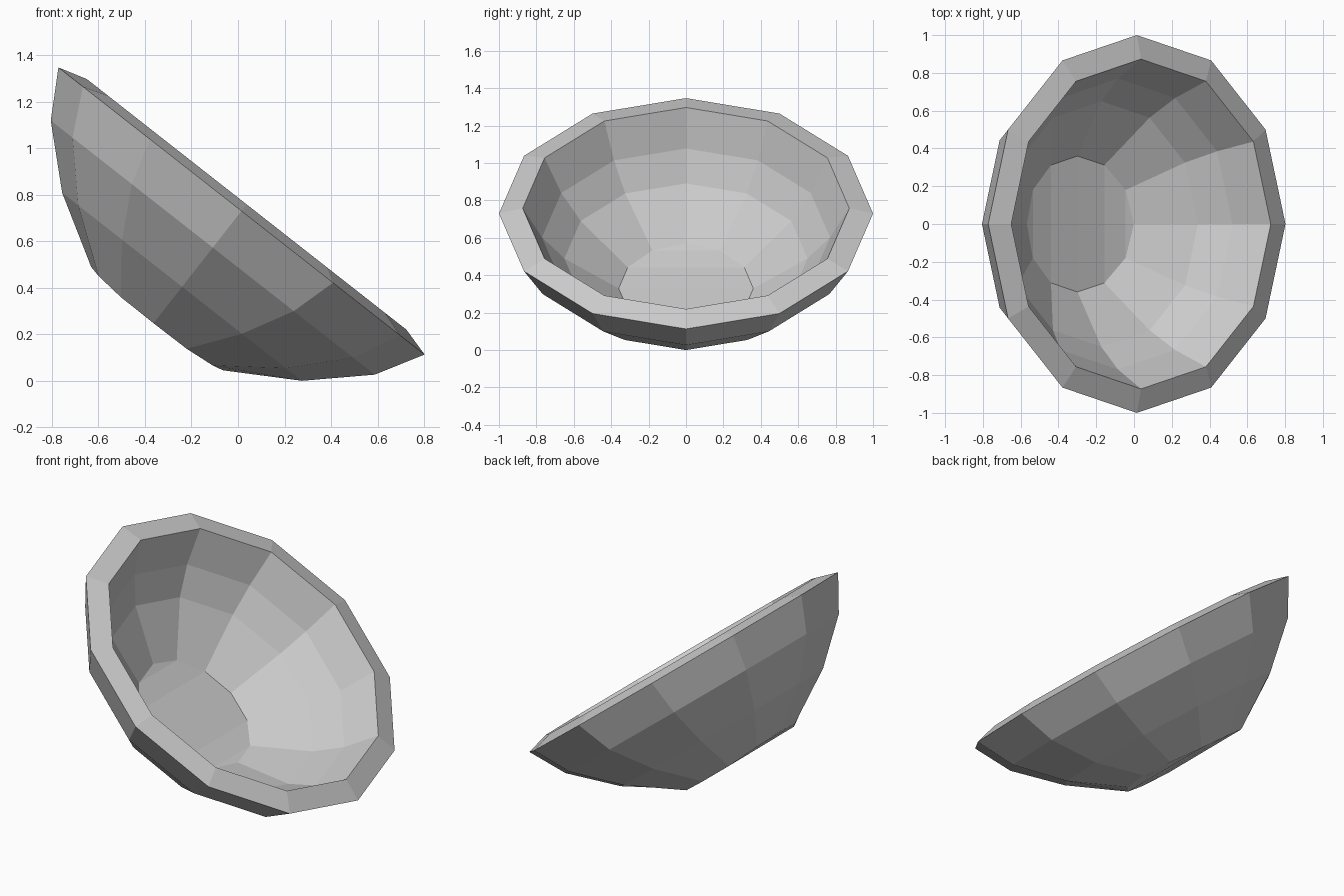
import bpy, bmesh
from math import sin, cos, tau, radians
from mathutils import Matrix, Vector

SIDES = 12
TILT = radians(38.1)
RIM_CENTRE = Vector((0.015, 0, 0.735))

cube = bpy.data.objects.get("Cube")
if cube:
    bpy.data.objects.remove(cube, do_unlink=True)

stone = bpy.data.materials.new("plain grey")
stone.use_nodes = True
grey = (0.6, 0.6, 0.6, 1)
stone.diffuse_color = grey
stone.node_tree.nodes["Principled BSDF"].inputs["Base Color"].default_value = grey

# (radius, height) from the outer floor, over the rim, to the inner floor
PROFILE = [(0.36, -0.588), (0.655, -0.414), (0.885, -0.20), (1.0, 0.0),
           (0.873, 0.036), (0.77, -0.162), (0.65, -0.305), (0.36, -0.484)]
FLOOR_SAG = 0.025


def add_ring(bm, radius, height, sag=0):
    """Ring of vertices; sag lowers it towards the middle of its length."""
    verts = []
    for i in range(SIDES):
        a = tau * i / SIDES
        z = height - sag * (1 - cos(a) ** 4)
        verts.append(bm.verts.new((radius * cos(a), radius * sin(a), z)))
    return verts


def fill_floor(bm, ring):
    """Close a ring with strips running from side to side."""
    for k in range(SIDES // 2):
        corners = [k, k + 1, SIDES - k - 1, (SIDES - k) % SIDES]
        bm.faces.new([ring[i] for i in dict.fromkeys(corners)])


bm = bmesh.new()
last = len(PROFILE) - 1
rings = [add_ring(bm, r, z, FLOOR_SAG if i in (0, last) else 0)
         for i, (r, z) in enumerate(PROFILE)]

# Walls and rim
for low, high in zip(rings, rings[1:]):
    for i in range(SIDES):
        j = (i + 1) % SIDES
        bm.faces.new((low[i], low[j], high[j], high[i]))

# Outer and inner floors
fill_floor(bm, rings[0])
fill_floor(bm, rings[-1])
bmesh.ops.recalc_face_normals(bm, faces=bm.faces)

# Tip the bowl onto its side and rest it on the ground
bm.transform(Matrix.Translation(RIM_CENTRE) @ Matrix.Rotation(TILT, 4, 'Y'))
lowest = min(v.co.z for v in bm.verts)
bmesh.ops.translate(bm, verts=bm.verts, vec=(0, 0, -lowest))

mesh = bpy.data.meshes.new("bowl")
bm.to_mesh(mesh)
bm.free()
mesh.materials.append(stone)
bowl = bpy.data.objects.new("bowl", mesh)
bpy.context.collection.objects.link(bowl)
